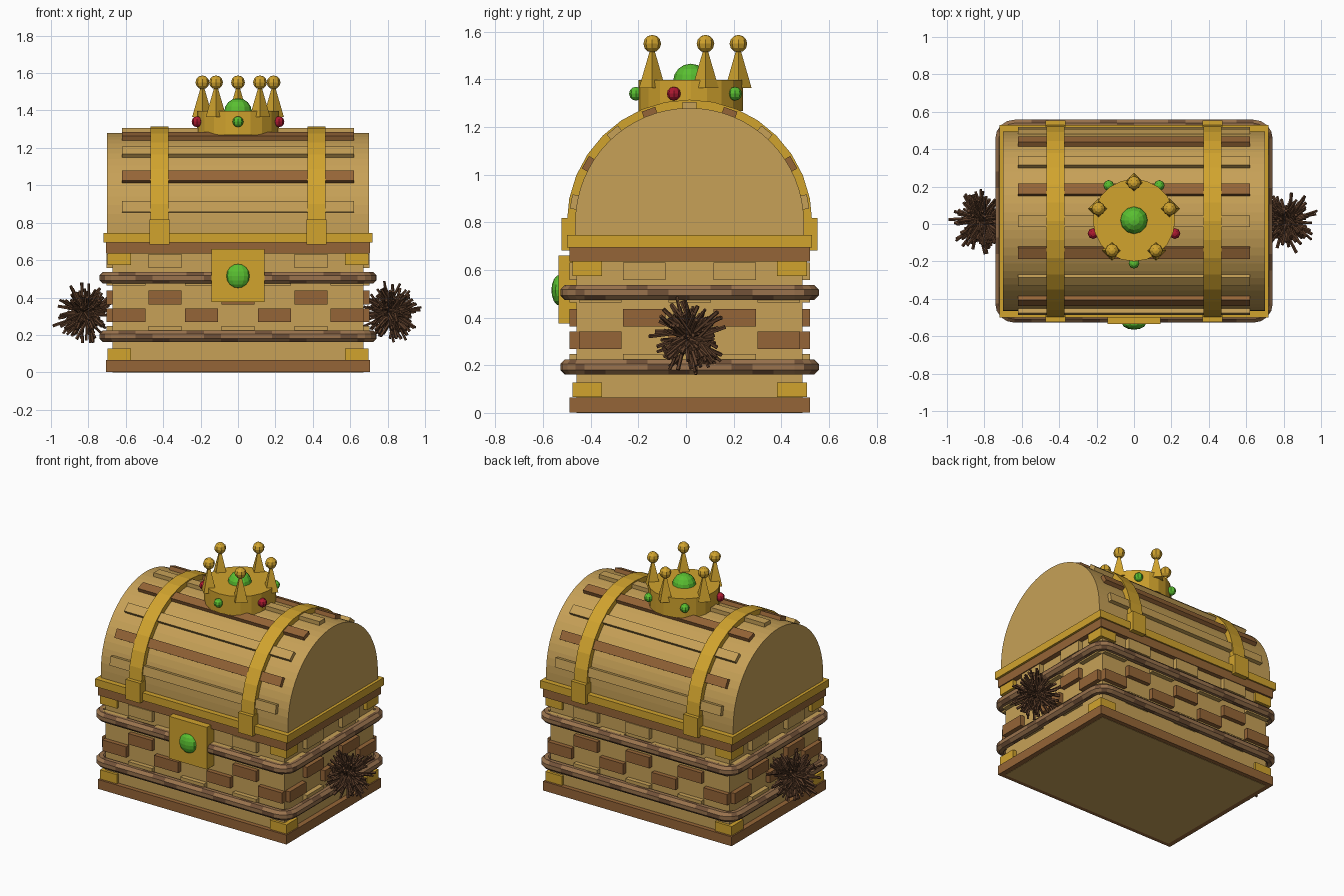
import bpy, bmesh, math, random
from mathutils import Matrix, Vector

if "Cube" in bpy.data.objects:
    bpy.data.objects.remove(bpy.data.objects["Cube"])

random.seed(4)
CY = 0.015          # chest centre in y
LID_Z, LID_R = 0.80, 0.48


def material(name, rgb):
    m = bpy.data.materials.new(name)
    m.diffuse_color = (*rgb, 1)
    m.use_nodes = True
    m.node_tree.nodes["Principled BSDF"].inputs["Base Color"].default_value = m.diffuse_color
    return m


TAN = material("light_wood", (0.57, 0.355, 0.095))
BROWN = material("brown_wood", (0.30, 0.13, 0.038))
GOLD = material("gold", (0.64, 0.37, 0.027))
ROPE_A = material("rope_light", (0.32, 0.17, 0.075))
ROPE_B = material("rope_dark", (0.17, 0.085, 0.04))
TWIG = material("twig", (0.115, 0.052, 0.025))
GREEN = material("green_gem", (0.10, 0.52, 0.03))
RED = material("red_gem", (0.42, 0.01, 0.03))


def finish(name, bm, *mats):
    bmesh.ops.recalc_face_normals(bm, faces=bm.faces)
    me = bpy.data.meshes.new(name)
    bm.to_mesh(me)
    bm.free()
    for m in mats:
        me.materials.append(m)
    ob = bpy.data.objects.new(name, me)
    bpy.context.collection.objects.link(ob)
    return ob


def add_box(bm, centre, size, rot=Matrix()):
    mat = Matrix.Translation(centre) @ rot @ Matrix.Diagonal((*size, 1))
    bmesh.ops.create_cube(bm, size=1, matrix=mat)


def boxes(name, mat, items):
    bm = bmesh.new()
    for item in items:
        add_box(bm, *item)
    return finish(name, bm, mat)


def add_ball(bm, centre, r, scale=(1, 1, 1), seg=8, rings=6):
    mat = Matrix.Translation(centre) @ Matrix.Diagonal((*scale, 1))
    bmesh.ops.create_uvsphere(bm, u_segments=seg, v_segments=rings, radius=r, matrix=mat)


def add_cone(bm, centre, r1, r2, depth, sides, rot=Matrix()):
    bmesh.ops.create_cone(bm, cap_ends=True, segments=sides, radius1=r1, radius2=r2,
                          depth=depth, matrix=Matrix.Translation(centre) @ rot)


def arch(name, mat, x0, x1, r, segs, foot):
    """Solid arch: half circle with straight feet, extruded along x."""
    pts = [(r, foot)]
    pts += [(r * math.cos(math.pi * i / segs), LID_Z + r * math.sin(math.pi * i / segs))
            for i in range(segs + 1)]
    pts += [(-r, foot)]
    bm = bmesh.new()
    face = bm.faces.new([bm.verts.new((x0, CY + y, z)) for y, z in pts])
    ext = bmesh.ops.extrude_face_region(bm, geom=[face])
    verts = [g for g in ext["geom"] if isinstance(g, bmesh.types.BMVert)]
    bmesh.ops.translate(bm, verts=verts, vec=(x1 - x0, 0, 0))
    return finish(name, bm, mat)


# Box of the chest
boxes("body", TAN, [((0, CY, 0.335), (1.34, 0.95, 0.67))])
boxes("plinth", BROWN, [((0, CY, 0.0335), (1.41, 1.01, 0.063))])
boxes("upper_band", BROWN, [((0, CY, 0.665), (1.41, 1.01, 0.06))])
boxes("lid_rim", GOLD, [((0, CY, 0.72), (1.44, 1.03, 0.052))])
boxes("corner_plates", GOLD, [((sx * 0.635, CY + sy * 0.43, z), (0.125, 0.125, 0.062))
                              for sx in (-1, 1) for sy in (-1, 1) for z in (0.097, 0.606)])

# Raised bricks on all four walls, alternate rows offset by half a brick
rows = {"tan": (0.21, 0.50, 0.595), "brown": (0.305, 0.40)}
offset_rows = (0.305, 0.50)
for key, mat in (("tan", TAN), ("brown", BROWN)):
    items = []
    for z in rows[key]:
        shifted = z in offset_rows
        for x in ((-0.583, -0.195, 0.195, 0.583) if shifted else (-0.39, 0, 0.39)):
            items += [((x, CY + s * 0.475, z), (0.178, 0.06, 0.073)) for s in (-1, 1)]
        for y in ((-0.375, 0, 0.375) if shifted else (-0.19, 0.19)):
            items += [((s * 0.672, CY + y, z), (0.06, 0.178, 0.073)) for s in (-1, 1)]
    boxes(key + "_bricks", mat, items)

# Domed lid with slats and straps
arch("lid", TAN, -0.70, 0.70, LID_R, 32, 0.70)
for name, mat, angles in (("tan_slats", TAN, range(10, 180, 40)),
                          ("brown_slats", BROWN, range(30, 180, 40))):
    items = []
    for a in angles:
        t = math.radians(a)
        pos = (0, CY + 0.485 * math.cos(t), LID_Z + 0.485 * math.sin(t))
        items.append((pos, (1.24, 0.04, 0.06), Matrix.Rotation(t, 4, 'X')))
    boxes(name, mat, items)
for s, side in ((-1, "left"), (1, "right")):
    arch(side + "_strap", GOLD, s * 0.42 - 0.048, s * 0.42 + 0.048, 0.515, 16, 0.74)
boxes("strap_brackets", GOLD, [((sx * 0.42, CY + sy * 0.505, 0.75), (0.108, 0.066, 0.135))
                               for sx in (-1, 1) for sy in (-1, 1)])


# Ropes: octagonal tubes around the chest with twisted two-tone strands
def rope(name, z, hx=0.71, hy=0.511, cr=0.07, r=0.034, sides=8):
    corners = [(1, 1, 0), (-1, 1, 90), (-1, -1, 180), (1, -1, 270)]
    path = []                      # (point, outward direction)
    for k, (sx, sy, a0) in enumerate(corners):
        c = Vector((sx * (hx - cr), CY + sy * (hy - cr), z))
        for i in range(5):
            t = math.radians(a0 + 22.5 * i)
            d = Vector((math.cos(t), math.sin(t), 0))
            path.append((c + d * cr, d))
        nx, ny, _ = corners[(k + 1) % 4]
        end = Vector((nx * (hx - cr), CY + ny * (hy - cr), z)) + d * cr
        start, n = path[-1][0], 14 if k % 2 == 0 else 10
        path += [(start.lerp(end, i / n), d) for i in range(1, n)]
    bm = bmesh.new()
    rings = []
    for p, d in path:
        angs = [2 * math.pi * (j + 0.5) / sides for j in range(sides)]
        rings.append([bm.verts.new(p + d * (r * math.cos(a)) + Vector((0, 0, r * math.sin(a))))
                      for a in angs])
    for i, ring in enumerate(rings):
        nxt = rings[(i + 1) % len(rings)]
        for j in range(sides):
            k = (j + 1) % sides
            f = bm.faces.new((ring[j], ring[k], nxt[k], nxt[j]))
            f.material_index = 1 if (i + j) % 4 == 0 else 0
    finish(name, bm, ROPE_A, ROPE_B)


rope("lower_rope", 0.193)
rope("upper_rope", 0.505)

# Lock plate with gem
boxes("lock_plate", GOLD, [((0, -0.495, 0.518), (0.284, 0.08, 0.285))])
bm = bmesh.new()
add_ball(bm, (0, -0.53, 0.515), 0.065, (1, 0.54, 1), 12, 8)
finish("lock_gem", bm, GREEN)

# Crown: band, spikes, tip balls and gems
CROWN_Y = 0.02
bm = bmesh.new()
add_cone(bm, (0, CROWN_Y, 1.333), 0.22, 0.22, 0.13, 20)
finish("crown_band", bm, GOLD)
spikes, tips, greens, reds = (bmesh.new() for _ in range(4))
for i in range(5):
    a = math.radians(90 + 72 * i)
    x, y = 0.20 * math.cos(a), CROWN_Y + 0.20 * math.sin(a)
    add_cone(spikes, (x, y, 1.45), 0.055, 0.006, 0.17, 4)
    add_ball(tips, (x, y, 1.55), 0.037)
    b = a + math.radians(36)
    target = reds if i in (1, 3) else greens
    if abs(math.sin(b) + math.sin(math.radians(18))) < 0.01:
        target = reds
    else:
        target = greens
    add_ball(target, (0.23 * math.cos(b), CROWN_Y + 0.23 * math.sin(b), 1.34), 0.029)
add_ball(greens, (0, CROWN_Y, 1.392), 0.074, seg=12, rings=8)
finish("crown_spikes", spikes, GOLD)
finish("crown_tips", tips, GOLD)
finish("crown_green_gems", greens, GREEN)
finish("crown_red_gems", reds, RED)

# Bundles of twigs on both ends
for s, side in ((-1, "left"), (1, "right")):
    bm = bmesh.new()
    for i in range(85):
        d = Vector([random.gauss(0, 1) for _ in range(3)]).normalized()
        half = random.uniform(0.10, 0.165)
        jitter = Vector([random.uniform(-0.025, 0.025) for _ in range(3)])
        c = Vector((s * 0.815, CY, 0.32)) + jitter
        half = min(half, (0.997 - abs(c.x)) / max(abs(d.x), 0.05))
        add_cone(bm, c, 0.009, 0.007, 2 * half, 5, d.to_track_quat('Z', 'Y').to_matrix().to_4x4())
    finish(side + "_twigs", bm, TWIG)
